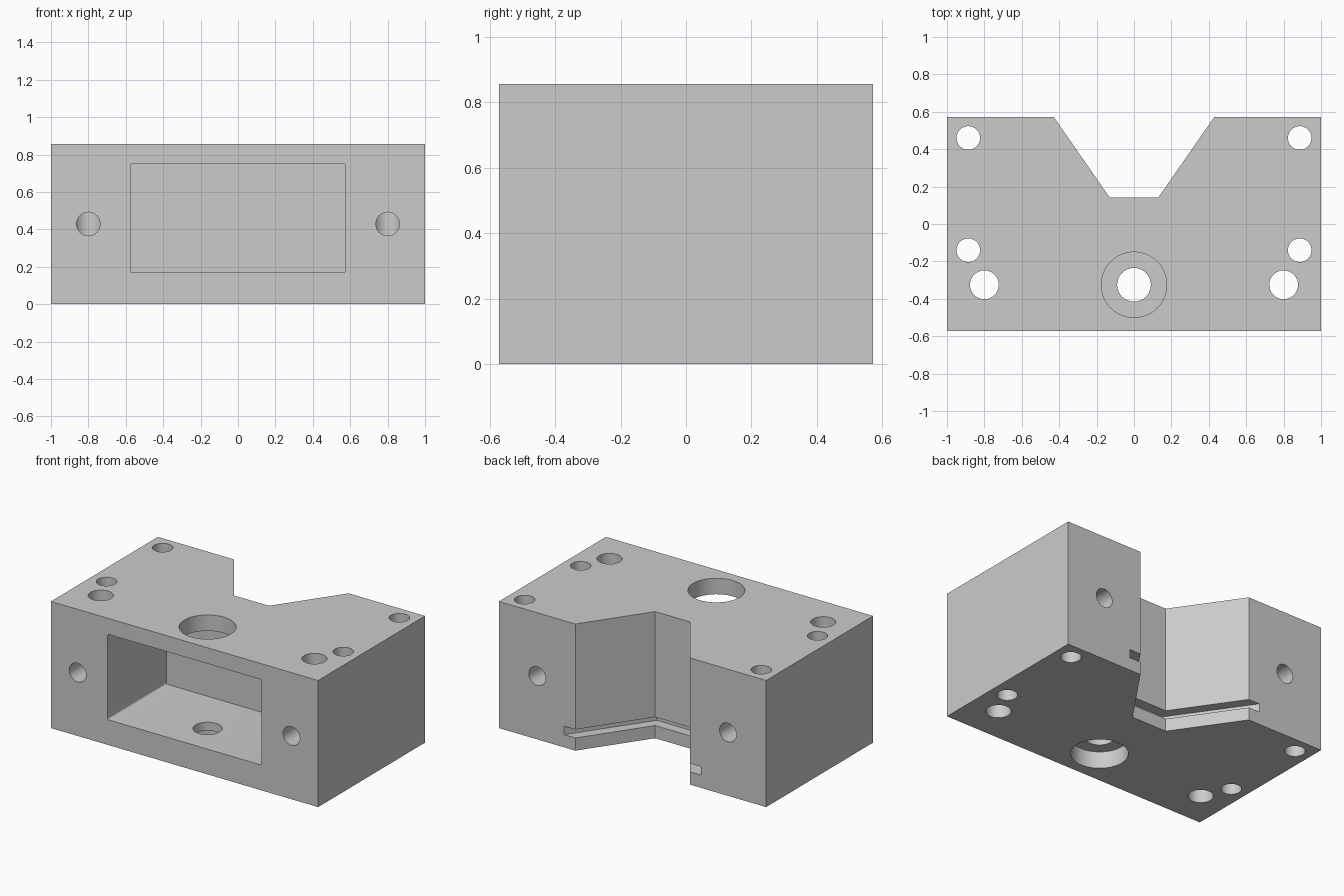
import bpy, bmesh
from math import cos, sin, pi, radians

if "Cube" in bpy.data.objects:
    bpy.data.objects.remove(bpy.data.objects["Cube"], do_unlink=True)

# Overall half sizes and height
HX, HY, H = 1.0, 0.5715, 0.857

grey = bpy.data.materials.new("plain grey")
grey.use_nodes = True
grey.diffuse_color = (0.6, 0.6, 0.6, 1)
grey.node_tree.nodes["Principled BSDF"].inputs["Base Color"].default_value = (0.6, 0.6, 0.6, 1)


def prism(name, outline, lo, hi, axis="Z"):
    """Extrude a closed 2D outline along Z (outline in x, y) or Y (outline in x, z)."""
    bm = bmesh.new()
    place = (lambda u, v, w: (u, v, w)) if axis == "Z" else (lambda u, v, w: (u, w, v))
    a = [bm.verts.new(place(u, v, lo)) for u, v in outline]
    b = [bm.verts.new(place(u, v, hi)) for u, v in outline]
    bm.faces.new(a)
    bm.faces.new(b)
    for i in range(len(a)):
        j = (i + 1) % len(a)
        bm.faces.new((a[i], a[j], b[j], b[i]))
    bmesh.ops.recalc_face_normals(bm, faces=bm.faces)
    mesh = bpy.data.meshes.new(name)
    bm.to_mesh(mesh)
    bm.free()
    mesh.materials.append(grey)
    obj = bpy.data.objects.new(name, mesh)
    bpy.context.collection.objects.link(obj)
    return obj


def circle(x, y, r, n=48):
    return [(x + r * cos(2 * pi * i / n), y + r * sin(2 * pi * i / n)) for i in range(n)]


def rounded_rect(x0, x1, z0, z1, r, n=4):
    corners = [(x1 - r, z1 - r), (x0 + r, z1 - r), (x0 + r, z0 + r), (x1 - r, z0 + r)]
    return [(cx + r * cos(pi / 2 * (k + i / n)), cz + r * sin(pi / 2 * (k + i / n)))
            for k, (cx, cz) in enumerate(corners) for i in range(n + 1)]


# Block with the tapered notch in its back
body = prism("housing_block", [
    (-HX, -HY), (HX, -HY), (HX, HY), (0.4286, HY), (0.131, 0.143),
    (-0.131, 0.143), (-0.4286, HY), (-HX, HY)], 0, H)
bpy.context.view_layer.objects.active = body
body.select_set(True)


def cut(*args):
    """Subtract a prism from the block."""
    tool = prism("cutter", *args)
    tool.hide_render = True
    mod = body.modifiers.new("cut", "BOOLEAN")
    mod.operation = "DIFFERENCE"
    mod.solver = "EXACT"
    mod.object = tool
    bpy.ops.object.modifier_apply(modifier=mod.name)
    mesh = tool.data
    bpy.data.objects.remove(tool, do_unlink=True)
    bpy.data.meshes.remove(mesh)


# Front pocket
cut(rounded_rect(-0.575, 0.575, 0.171, 0.749, 0.01), -HY - 0.1, 0.057, "Y")

# Thin groove around the notch walls, extended past the back face
slope = (0.4286 - 0.131) / (HY - 0.143)
groove_y, groove_x, past = 0.075, 0.166, 0.1
wide = 0.4286 + 0.083 + past * slope
cut([(-groove_x, groove_y), (groove_x, groove_y),
     (wide, HY + past), (-wide, HY + past)], 0.086, 0.143)

# Central port: wide through the roof, stepped through the floor
cut(circle(0, -0.325, 0.175), 0.6, H + 0.1)
cut(circle(0, -0.325, 0.09), 0.05, 0.3)
cut(circle(0, -0.325, 0.175), -0.1, 0.114)

for side in (-1, 1):
    # Vertical through holes
    for x, y, r in ((0.886, 0.46, 0.063), (0.886, -0.14, 0.063), (0.8, -0.325, 0.077)):
        cut(circle(side * x, y, r), -0.1, H + 0.1)
    # Front holes that meet the vertical ones
    cut(circle(side * 0.8, 0.4286, 0.063), -HY - 0.1, -0.325, "Y")
    # Blind holes in the back
    cut(circle(side * 0.714, 0.4286, 0.063), 0.143, HY + 0.1, "Y")

bpy.ops.object.shade_smooth_by_angle(angle=radians(25))
